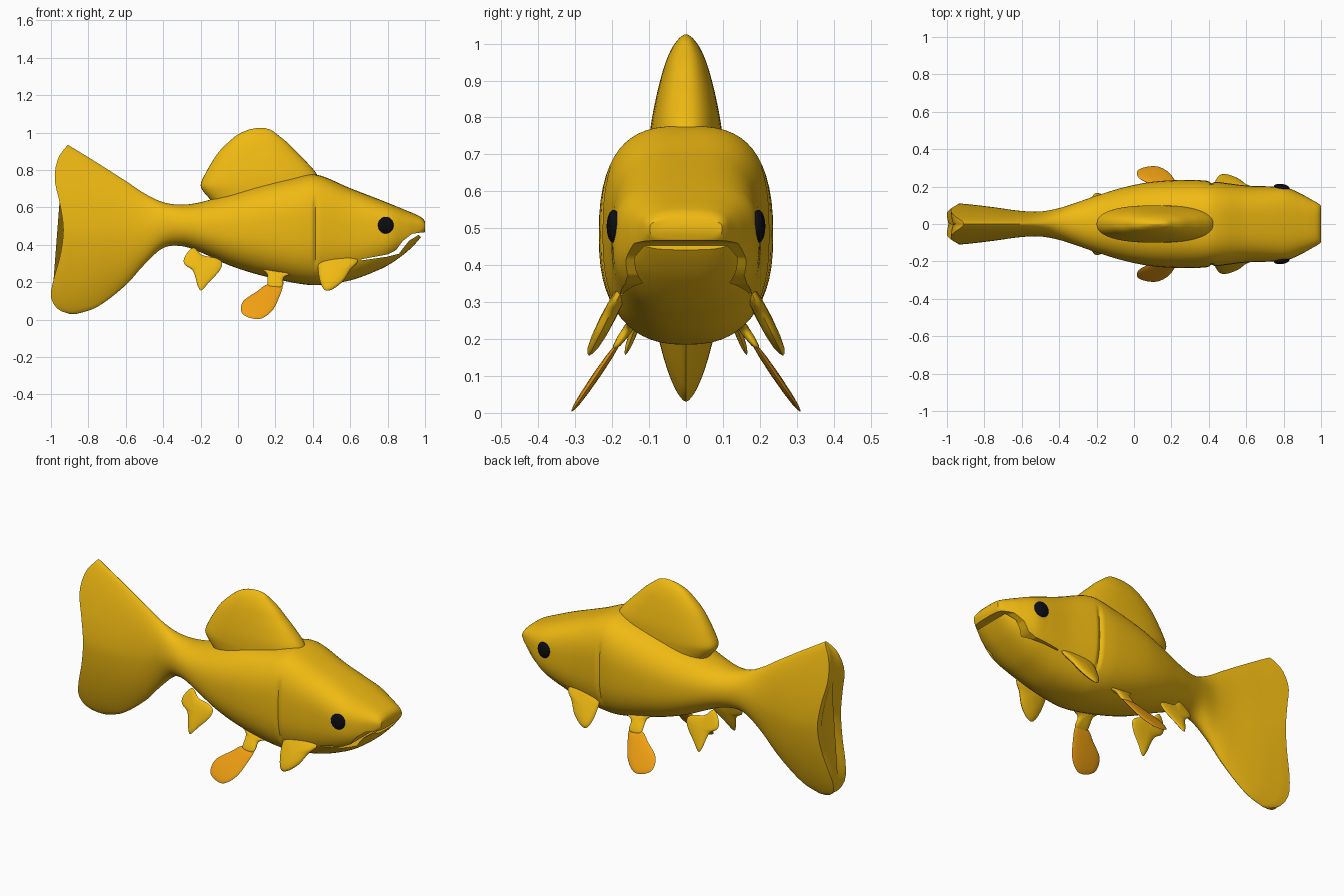
import bpy, bmesh, math

if "Cube" in bpy.data.objects:
    bpy.data.objects.remove(bpy.data.objects["Cube"])


def material(name, rgb):
    m = bpy.data.materials.new(name)
    m.diffuse_color = (*rgb, 1)
    m.use_nodes = True
    m.node_tree.nodes["Principled BSDF"].inputs["Base Color"].default_value = m.diffuse_color
    return m


GOLD = material("gold", (0.87, 0.49, 0.006))
ORANGE = material("orange", (0.87, 0.35, 0.006))
BLACK = material("black", (0.004, 0.004, 0.005))


def interp(rows, x):
    """Smooth interpolation of table rows, first column is the key."""
    n = len(rows)
    x = min(max(x, rows[0][0]), rows[-1][0])
    i = max(k for k in range(n - 1) if rows[k][0] <= x)

    def slope(k, c):
        a, b = rows[max(k - 1, 0)], rows[min(k + 1, n - 1)]
        return (b[c] - a[c]) / (b[0] - a[0])
    p, q = rows[i], rows[i + 1]
    h = q[0] - p[0]
    t = (x - p[0]) / h
    return [(2*t**3 - 3*t*t + 1) * p[c] + (3*t*t - 2*t**3) * q[c]
            + h * ((t**3 - 2*t*t + t) * slope(i, c) + (t**3 - t*t) * slope(i + 1, c))
            for c in range(1, len(p))]


def power(v, n):
    return math.copysign(abs(v) ** (2 / n), v) if abs(v) > 1e-9 else 0.0


def finish(bm, name, mat, angle=40):
    bmesh.ops.remove_doubles(bm, verts=bm.verts, dist=1e-5)
    bmesh.ops.recalc_face_normals(bm, faces=bm.faces)
    me = bpy.data.meshes.new(name)
    bm.to_mesh(me)
    bm.free()
    ob = bpy.data.objects.new(name, me)
    bpy.context.collection.objects.link(ob)
    me.materials.append(mat)
    bpy.ops.object.select_all(action='DESELECT')
    bpy.context.view_layer.objects.active = ob
    ob.select_set(True)
    bpy.ops.object.shade_smooth_by_angle(angle=math.radians(angle))
    return ob


def skin(rings, name, mat, angle=40):
    """Bridge a list of closed rings and cap both ends."""
    bm = bmesh.new()
    vs = [[bm.verts.new(p) for p in r] for r in rings]
    n = len(rings[0])
    for a, b in zip(vs, vs[1:]):
        for i in range(n):
            j = (i + 1) % n
            bm.faces.new((a[i], a[j], b[j], b[i]))
    bm.faces.new(vs[0])
    bm.faces.new(vs[-1])
    return finish(bm, name, mat, angle)


# Body and tail: x, top, bottom, half width, upper and lower roundness
BODY = [
    (-0.90, 0.935, 0.03, 0.110, 1.6, 1.6), (-0.86, 0.91, 0.032, 0.106, 1.6, 1.6),
    (-0.75, 0.84, 0.07, 0.092, 1.6, 1.6), (-0.60, 0.742, 0.185, 0.070, 1.7, 1.7),
    (-0.50, 0.675, 0.295, 0.067, 1.8, 1.8), (-0.40, 0.628, 0.383, 0.085, 2, 2),
    (-0.30, 0.615, 0.393, 0.117, 2.1, 2.1), (-0.20, 0.628, 0.36, 0.152, 2.2, 2.2),
    (-0.05, 0.672, 0.292, 0.197, 2.4, 2.3), (0.10, 0.718, 0.243, 0.226, 2.5, 2.4),
    (0.30, 0.762, 0.197, 0.236, 2.7, 2.5), (0.42, 0.775, 0.185, 0.228, 2.9, 2.5),
    (0.60, 0.703, 0.21, 0.206, 3, 2.4), (0.75, 0.645, 0.265, 0.200, 3, 2.4),
    (0.82, 0.617, 0.302, 0.193, 3, 2.4), (0.90, 0.584, 0.36, 0.158, 3, 2.6),
    (0.95, 0.563, 0.408, 0.130, 3, 2.8), (0.985, 0.544, 0.45, 0.110, 3, 3),
    (1.0, 0.525, 0.472, 0.098, 3, 3)]
# Trailing edge of the tail: height ratio, backwards offset
TAIL_EDGE = [(-1, 0), (-0.95, 0.06), (-0.8, 0.1), (-0.6, 0.087), (-0.3, 0.05), (0, 0.034),
             (0.3, 0.052), (0.6, 0.08), (0.85, 0.06), (1, 0.01)]
N = 56


def body_ring(x, squash=1.0, shift=0.0):
    top, bot, w, nt, nb = interp(BODY, x)
    mid, h = (top + bot) / 2, (top - bot) / 2
    k = min(max((-0.5 - x) / 0.4, 0), 1) ** 1.5
    ring = []
    for i in range(N):
        a = 2 * math.pi * i / N
        n = nt if math.cos(a) >= 0 else nb
        v = power(math.cos(a), n)
        y = w * power(math.sin(a), n) * squash
        # gill crease
        mask = 1 / (1 + math.exp((abs(v + 0.05) - 0.58) * 40))
        y *= 1 - 0.05 * mask * math.exp(-((x - 0.415) / 0.011) ** 2)
        ring.append((x - k * interp(TAIL_EDGE, v)[0] + shift * (1 - abs(v)), y, mid + h * v))
    return ring


STEPS = 230
rings = [body_ring(-0.9, 0.03, 0.035), body_ring(-0.9, 0.55, 0.006)]
rings += [body_ring(-0.9 + 1.9 * i / STEPS) for i in range(STEPS + 1)]
body = skin(rings, "body", GOLD)

# Mouth slit cut through the head
MOUTH = [(0.66, 0.323), (0.80, 0.349), (0.845, 0.372), (0.88, 0.42), (0.93, 0.459), (0.98, 0.466),
         (1.05, 0.468), (1.05, 0.38), (0.965, 0.453), (0.915, 0.422), (0.885, 0.385),
         (0.86, 0.352), (0.80, 0.337), (0.66, 0.317)]
cutter = skin([[(x, y, z) for x, z in MOUTH] for y in (-0.4, 0.4)], "mouth_cutter", GOLD)
cutter.hide_render = True
mod = body.modifiers.new("mouth", 'BOOLEAN')
mod.operation, mod.solver, mod.object = 'DIFFERENCE', 'EXACT', cutter
bpy.ops.object.select_all(action='DESELECT')
bpy.context.view_layer.objects.active = body
body.select_set(True)
bpy.ops.object.modifier_apply(modifier="mouth")
bpy.data.objects.remove(cutter)
bpy.ops.object.shade_smooth_by_angle(angle=math.radians(40))

# Dorsal fin: z, rear x, front x, half width
DORSAL = [(0.58, -0.10, 0.46, 0.1), (0.65, -0.155, 0.45, 0.1), (0.685, -0.185, 0.445, 0.1),
          (0.72, -0.2, 0.44, 0.1), (0.78, -0.175, 0.42, 0.095), (0.85, -0.135, 0.36, 0.082),
          (0.90, -0.10, 0.31, 0.07), (0.95, -0.05, 0.26, 0.055), (0.99, 0.0, 0.21, 0.037),
          (1.015, 0.055, 0.175, 0.018), (1.025, 0.1, 0.14, 0.004)]
rings = []
for i in range(51):
    z = 0.58 + 0.445 * (1 - (1 - i / 50) ** 1.5)
    x0, x1, w = interp(DORSAL, z)
    rings.append([((x0 + x1) / 2 + (x1 - x0) / 2 * power(math.cos(a), 2.4),
                   w * power(math.sin(a), 2.4), z)
                  for a in (2 * math.pi * j / 48 for j in range(48))])
skin(rings, "dorsal_fin", GOLD)


def smooth_outline(pts, sub=5):
    """Closed Catmull-Rom curve through the points."""
    out, n = [], len(pts)
    for i in range(n):
        p = [pts[(i + k) % n] for k in (-1, 0, 1, 2)]
        for s in range(sub):
            t = s / sub
            out.append([0.5 * (2*p[1][c] + (p[2][c] - p[0][c]) * t
                        + (2*p[0][c] - 5*p[1][c] + 4*p[2][c] - p[3][c]) * t * t
                        + (3*p[1][c] - p[0][c] - 3*p[2][c] + p[3][c]) * t**3) for c in (0, 1)])
    return out


def fin_pair(name, pts, z0, y0, lean, thick, mat):
    """Lens-shaped leaning fin on both sides; pts are its x, z outline."""
    line = smooth_outline(pts)
    cx = sum(p[0] for p in line) / len(line)
    cz = sum(p[1] for p in line) / len(line)
    prof = [(0.01, -1), (0.5, -0.9), (0.8, -0.65), (0.94, -0.35), (1, 0),
            (0.94, 0.35), (0.8, 0.65), (0.5, 0.9), (0.01, 1)]
    for side, label in ((1, "left"), (-1, "right")):
        rings = []
        for s, d in prof:
            ring = []
            for px, pz in line:
                x, z = cx + (px - cx) * s, cz + (pz - cz) * s
                ring.append((x, side * (y0 + (z0 - z) * lean + d * thick), z))
            rings.append(ring)
        skin(rings, f"{name}_{label}", mat, 60)


# Paired fins under the body
fin_pair("cheek_fin", [(0.43, 0.30), (0.435, 0.22), (0.46, 0.162), (0.50, 0.16), (0.56, 0.205),
                       (0.60, 0.265), (0.64, 0.32), (0.55, 0.36), (0.46, 0.35)],
         0.29, 0.195, 0.5, 0.022, GOLD)
fin_pair("paddle_fin", [(0.16, 0.19), (0.10, 0.15), (0.025, 0.095), (0.025, 0.03), (0.11, 0.003),
                        (0.18, 0.045), (0.22, 0.12), (0.235, 0.185)],
         0.23, 0.155, 0.68, 0.012, ORANGE)
fin_pair("paddle_root", [(0.11, 0.29), (0.155, 0.245), (0.163, 0.178), (0.236, 0.175),
                         (0.245, 0.225), (0.29, 0.25), (0.27, 0.30)],
         0.23, 0.155, 0.68, 0.016, GOLD)
fin_pair("rear_fin", [(-0.24, 0.385), (-0.285, 0.335), (-0.285, 0.295), (-0.24, 0.26),
                      (-0.215, 0.18), (-0.195, 0.157), (-0.155, 0.20), (-0.10, 0.26),
                      (-0.085, 0.305), (-0.12, 0.33), (-0.19, 0.345)],
         0.35, 0.095, 0.36, 0.013, GOLD)

# Eyes
for side, label in ((1, "left"), (-1, "right")):
    bm = bmesh.new()
    bmesh.ops.create_uvsphere(bm, u_segments=32, v_segments=16, radius=1)
    eye = finish(bm, f"eye_{label}", BLACK)
    eye.scale = (0.042, 0.018, 0.045)
    eye.location = (0.79, side * 0.196, 0.505)
    eye.rotation_euler = (0, 0, -side * 0.15)
